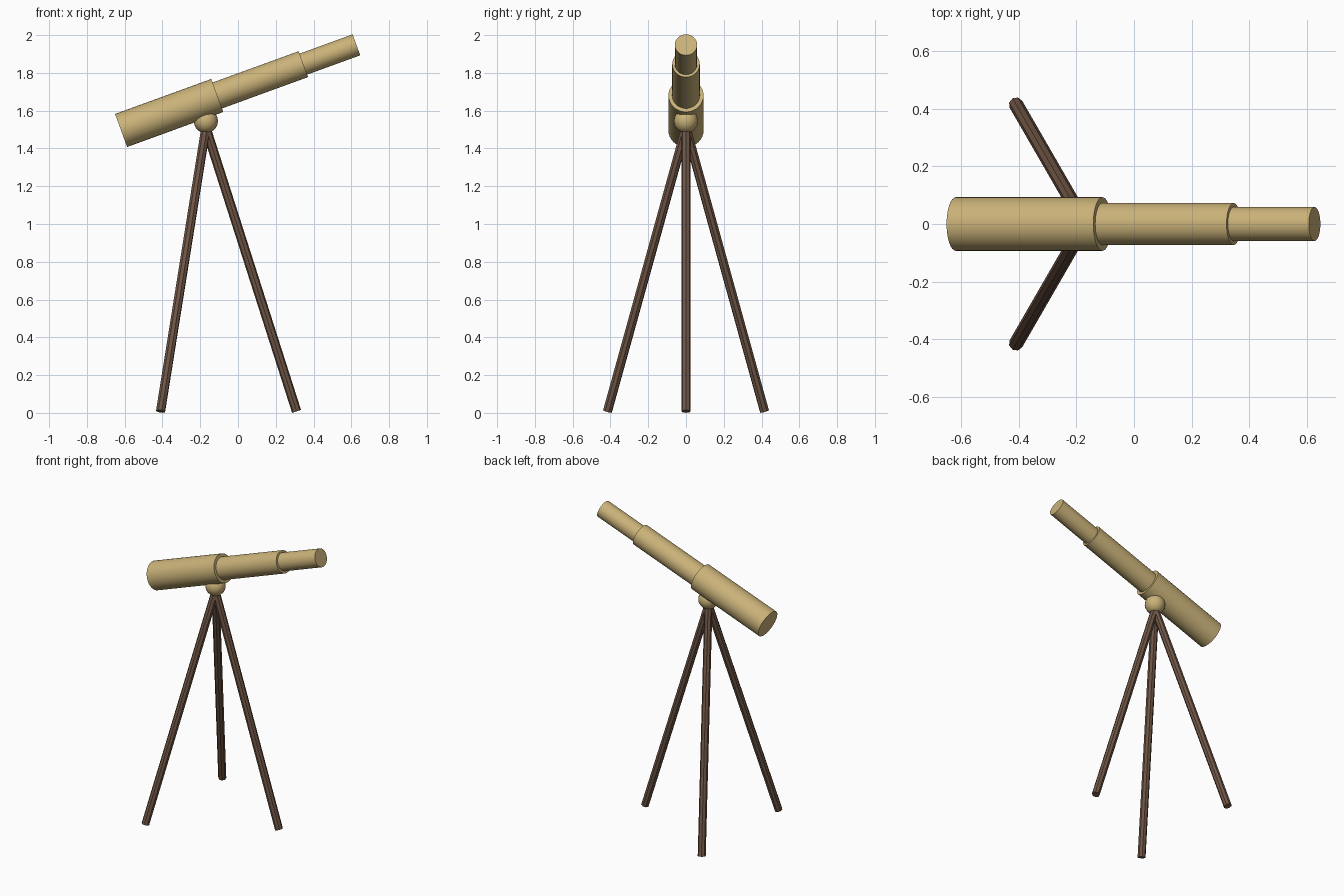
import bpy
import math
from mathutils import Vector

cube = bpy.data.objects.get("Cube")
if cube:
    bpy.data.objects.remove(cube, do_unlink=True)


def material(name, color):
    mat = bpy.data.materials.new(name)
    mat.use_nodes = True
    mat.diffuse_color = color
    mat.node_tree.nodes["Principled BSDF"].inputs["Base Color"].default_value = color
    return mat


BRASS = material("brass", (0.59, 0.445, 0.19, 1))
WOOD = material("dark wood", (0.16, 0.093, 0.06, 1))


def rod(name, start, end, radius, sides, mat, smooth):
    """Capped cylinder between two points."""
    start, end = Vector(start), Vector(end)
    axis = end - start
    bpy.ops.mesh.primitive_cylinder_add(
        vertices=sides, radius=radius, depth=axis.length, location=(start + end) / 2,
        rotation=(0, math.acos(axis.normalized().z), math.atan2(axis.y, axis.x)))
    obj = bpy.context.object
    obj.name = name
    obj.data.materials.append(mat)
    if smooth:
        bpy.ops.object.shade_smooth_by_angle(angle=math.radians(35))
    return obj


# Telescoping tube sections along a line tilted 20 degrees
tilt = math.radians(20)
direction = Vector((math.cos(tilt), 0, math.sin(tilt)))
base = Vector((-0.619, 0, 1.495))
for name, near, far, radius in (("main_tube", 0, 0.542, 0.093),
                                ("middle_tube", 0.5, 1.027, 0.073),
                                ("eyepiece_tube", 0.98, 1.326, 0.059)):
    rod(name, base + direction * near, base + direction * far, radius, 32, BRASS, True)

# Ball joint under the main tube
hub = Vector((-0.17, 0, 1.545))
bpy.ops.mesh.primitive_uv_sphere_add(segments=16, ring_count=10, radius=0.064, location=hub)
ball = bpy.context.object
ball.name = "ball_joint"
ball.data.materials.append(BRASS)
bpy.ops.object.shade_smooth_by_angle(angle=math.radians(60))

# Three splayed tripod legs
for name, angle in (("front_leg", 0), ("left_leg", 120), ("right_leg", 240)):
    a = math.radians(angle)
    foot = Vector((hub.x + 0.48 * math.cos(a), 0.48 * math.sin(a), 0.008))
    rod(name, (hub.x, 0, 1.51), foot, 0.025, 8, WOOD, False)
